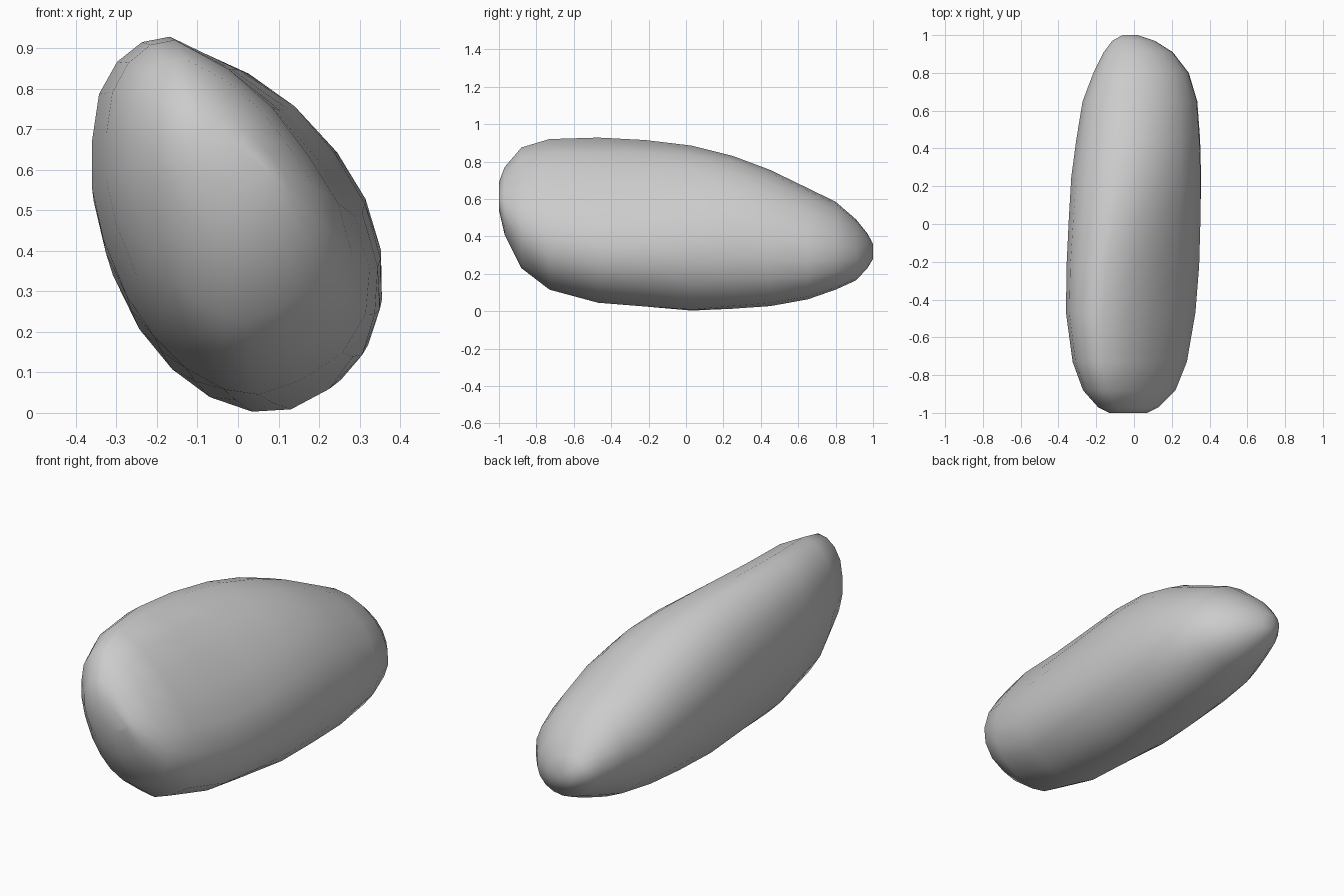
import bpy, bmesh, math

if "Cube" in bpy.data.objects:
    bpy.data.objects.remove(bpy.data.objects["Cube"])

# Tilted cross-section of the front half, as a unit outline, clockwise from the crest
FRONT = [(-.44, 1), (0, .82), (.35, .59), (.65, .29), (.89, 0), (1, -.3), (.97, -.55),
         (.8, -.77), (.5, -.92), (.2, -1), (-.05, -.97), (-.33, -.85), (-.55, -.68),
         (-.75, -.45), (-.92, -.13), (-1, .15), (-1, .42), (-.95, .68), (-.82, .86), (-.64, .97)]
N = len(FRONT)

# Rounder cross-section of the back half
TILT = 0.2
BACK = [(math.sin(t), math.cos(t + TILT))
        for t in (-TILT + 2 * math.pi * i / N for i in range(N))]

# Stations along the stone: y, x min, x max, z min, z max
STATIONS = [
    (-1.0, -.13, .07, .54, .69),
    (-.97, -.19, .13, .41, .77),
    (-.88, -.27, .22, .23, .875),
    (-.73, -.325, .28, .115, .92),
    (-.47, -.36, .325, .045, .928),
    (-.22, -.357, .345, .025, .915),
    (.03, -.345, .352, .003, .885),
    (.25, -.332, .355, .013, .83),
    (.45, -.305, .35, .027, .755),
    (.65, -.272, .335, .063, .658),
    (.80, -.215, .29, .115, .585),
    (.91, -.16, .205, .165, .49),
    (.97, -.115, .11, .23, .415),
    (1.0, -.06, .02, .28, .36),
]

# Loft the sections into one closed skin
bm = bmesh.new()
rings = []
for y, x0, x1, z0, z1 in STATIONS:
    w = min(max((y + .5) / 1.0, 0), 1)
    w = w * w * (3 - 2 * w)
    pts = [(a[0] * (1 - w) + b[0] * w, a[1] * (1 - w) + b[1] * w) for a, b in zip(FRONT, BACK)]
    us, vs = [p[0] for p in pts], [p[1] for p in pts]
    ring = []
    for u, v in pts:
        fu = (u - min(us)) / (max(us) - min(us))
        fv = (v - min(vs)) / (max(vs) - min(vs))
        ring.append(bm.verts.new((x0 + fu * (x1 - x0), y, z0 + fv * (z1 - z0))))
    rings.append(ring)
for a, b in zip(rings, rings[1:]):
    for i in range(N):
        j = (i + 1) % N
        bm.faces.new((a[i], a[j], b[j], b[i]))
bm.faces.new(rings[0])
bm.faces.new(rings[-1])
bmesh.ops.recalc_face_normals(bm, faces=bm.faces[:])
for f in bm.faces:
    f.smooth = True

mesh = bpy.data.meshes.new("stone")
bm.to_mesh(mesh)
bm.free()
stone = bpy.data.objects.new("stone", mesh)
bpy.context.collection.objects.link(stone)
